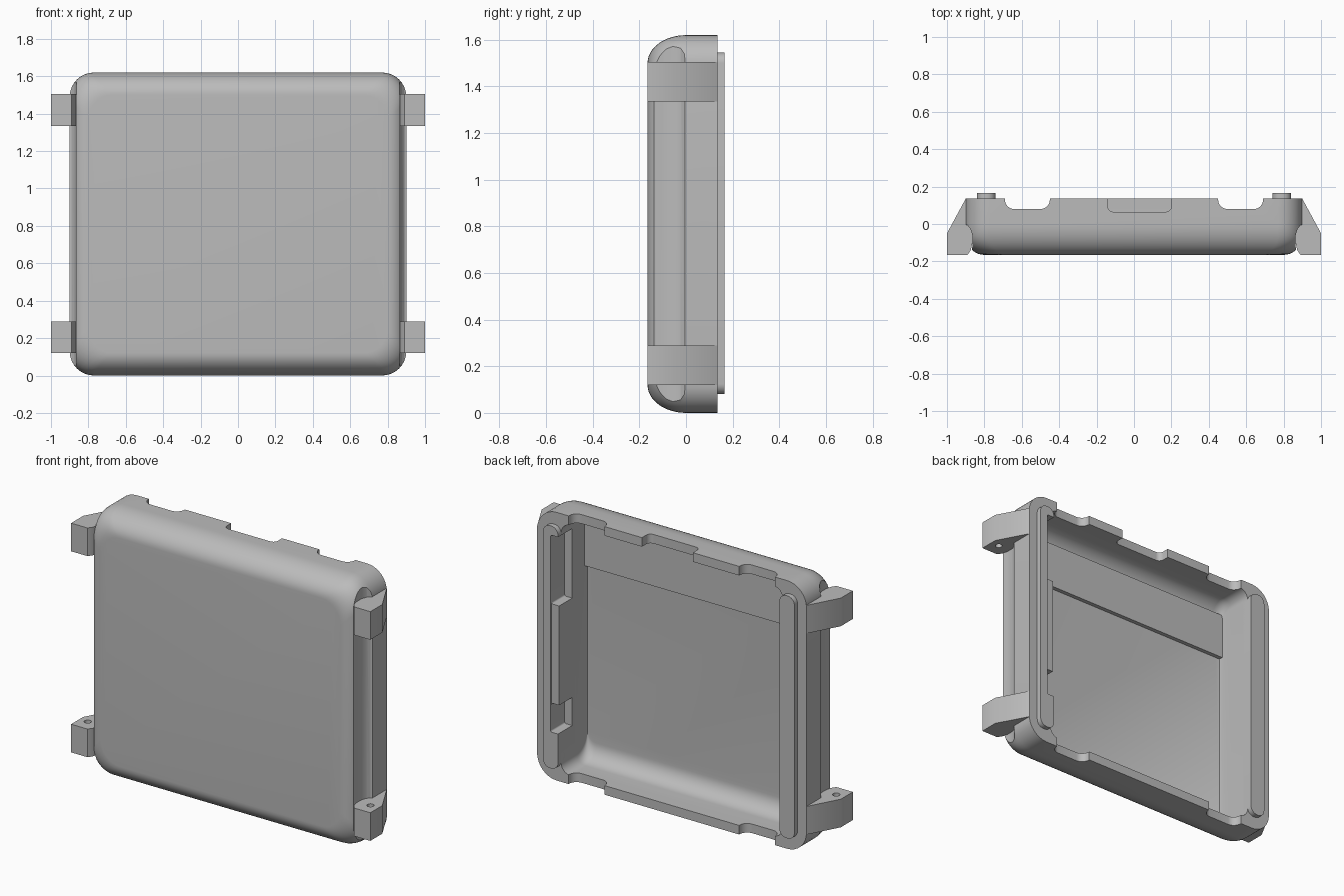
import bpy, bmesh, math

cube = bpy.data.objects.get("Cube")
if cube:
    bpy.data.objects.remove(cube, do_unlink=True)

GREY = (0.5, 0.5, 0.5, 1)
mat = bpy.data.materials.new("plain grey")
mat.use_nodes = True
mat.diffuse_color = GREY
mat.node_tree.nodes["Principled BSDF"].inputs["Base Color"].default_value = GREY

MID = 0.81  # middle height of the case


def loft(name, rings):
    """Skin a stack of matching 3D rings and cap both ends."""
    bm = bmesh.new()
    loops = [[bm.verts.new(p) for p in ring] for ring in rings]
    n = len(loops[0])
    for a, b in zip(loops, loops[1:]):
        for i in range(n):
            j = (i + 1) % n
            bm.faces.new((a[i], a[j], b[j], b[i]))
    bm.faces.new(loops[0])
    bm.faces.new(loops[-1])
    bmesh.ops.recalc_face_normals(bm, faces=bm.faces[:])
    mesh = bpy.data.meshes.new(name)
    bm.to_mesh(mesh)
    bm.free()
    mesh.materials.append(mat)
    obj = bpy.data.objects.new(name, mesh)
    bpy.context.collection.objects.link(obj)
    return obj


def round_rect(x0, x1, y0, y1, r, steps=8):
    pts = []
    corners = [(x1 - r, y1 - r), (x0 + r, y1 - r), (x0 + r, y0 + r), (x1 - r, y0 + r)]
    for k, (cx, cy) in enumerate(corners):
        for i in range(steps + 1):
            a = (k + i / steps) * math.pi / 2
            pts.append((cx + r * math.cos(a), cy + r * math.sin(a)))
    return pts


def plate(name, x0, x1, z0, z1, y0, y1, r=0.01):
    """Rounded rectangle in x and z, extruded along y."""
    shape = round_rect(x0, x1, z0, z1, r)
    return loft(name, [[(x, y, z) for x, z in shape] for y in (y0, y1)])


def column(name, shape, z0, z1):
    """Outline in x and y, extruded along z."""
    return loft(name, [[(x, y, z) for x, y in shape] for z in (z0, z1)])


def activate(obj):
    bpy.ops.object.select_all(action="DESELECT")
    obj.select_set(True)
    bpy.context.view_layer.objects.active = obj


def cut(obj, cutter):
    cutter.hide_render = True
    mod = obj.modifiers.new("cut", "BOOLEAN")
    mod.operation = "DIFFERENCE"
    mod.solver = "EXACT"
    mod.object = cutter
    activate(obj)
    bpy.ops.object.modifier_apply(modifier=mod.name)
    bpy.data.objects.remove(cutter, do_unlink=True)


def smooth(obj):
    activate(obj)
    bpy.ops.object.shade_smooth_by_angle(angle=math.radians(30))


def fillet(y, start, depth, drop):
    """Inset of an elliptical edge rounding at depth y."""
    u = min(1, max(0, (start - y) / depth))
    return drop * (1 - math.sqrt(1 - u * u))


def tray(name, levels, hx, hz, r, x_round, z_round):
    rings = []
    for y in levels:
        w = hx - fillet(y, *x_round)
        h = hz - fillet(y, *z_round)
        rings.append([(x, y, z) for x, z in round_rect(-w, w, MID - h, MID + h, r)])
    return loft(name, rings)


# Outer case, rounded toward the front
FRONT, RIM, TOP = -0.165, 0.135, 0.165
levels = [FRONT * math.cos(i * math.pi / 24) for i in range(12)] + [0, RIM]
case = tray("case_shell", levels, 0.9, MID, 0.13, (-0.06, 0.105, 0.1), (0, 0.165, 0.12))

# Hollow interior, with rounded top and bottom
FLOOR = -0.115
levels = [FLOOR + 0.1 * (1 - math.cos(i * math.pi / 20)) for i in range(11)] + [0.3]
cavity = tray("cavity_cutter", levels, 0.74, 0.755, 0.06, (-1, 1, 0), (-0.015, 0.1, 0.1))
cut(case, cavity)

# Scooped grooves along both sides
scoop = [(0.91, 0.0), (0.89, -0.007), (0.875, -0.025), (0.865, -0.055), (0.863, -0.09),
         (0.865, -0.13), (0.88, -0.18), (1.1, -0.18), (1.1, 0.0)]
for side in (1, -1):
    cut(case, column("groove_cutter", [(side * x, y) for x, y in scoop], 0.03, 1.59))

# Button and port notches in the rim
for side in (1, -1):
    c = side * 0.57
    cut(case, column("notch_cutter", round_rect(c - 0.12, c + 0.12, 0.08, 0.3, 0.05), -0.1, 1.8))
cut(case, column("port_cutter", round_rect(-0.14, 0.2, 0.065, 0.3, 0.03), 1.4, 1.8))

# Pockets in the inner left wall
for z0, z1 in ((1.07, 1.49), (0.3, 0.47)):
    cut(case, plate("pocket_cutter", 0.7, 0.79, z0, z1, 0.03, 0.3))
smooth(case)

# Thicker upper part of the floor
smooth(plate("floor_step", -0.745, 0.745, 1.22, 1.5, FLOOR - 0.01, FLOOR + 0.025))

# Raised sealing ridges on the rim
smooth(plate("right_ridge", -0.84, -0.74, 0.08, 1.545, 0.1, TOP, 0.045))
ridge = plate("left_ridge", 0.74, 0.84, 0.08, 1.545, 0.1, TOP, 0.045)
for z0, z1, y0 in ((1.07, 1.49, 0), (0.3, 0.47, 0), (0.46, 1.08, 0.155)):
    cut(ridge, plate("ridge_cutter", 0.7, 0.79, z0, z1, y0, 0.3))
smooth(ridge)

# Four strap lugs with pin holes on their facing sides
lug_shape = [(0.9, RIM), (1, -0.05), (1, FRONT), (0.89, FRONT), (0.873, -0.14), (0.864, -0.1),
             (0.864, -0.055), (0.875, -0.02), (0.87, 0.02), (0.87, 0.12)]
for side, side_name in ((1, "left"), (-1, "right")):
    outline = [(side * x, y) for x, y in lug_shape]
    for z0, z1, level, hole_z in ((0.12, 0.29, "lower", 0.29), (1.335, 1.505, "upper", 1.335)):
        lug = column(f"{side_name}_{level}_lug", outline, z0, z1)
        cx, cy, r = side * 0.945, -0.085, 0.02
        hole = round_rect(cx - r, cx + r, cy - r, cy + r, r * 0.98, 4)
        cut(lug, column("pin_cutter", hole, hole_z - 0.08, hole_z + 0.08))
        smooth(lug)
